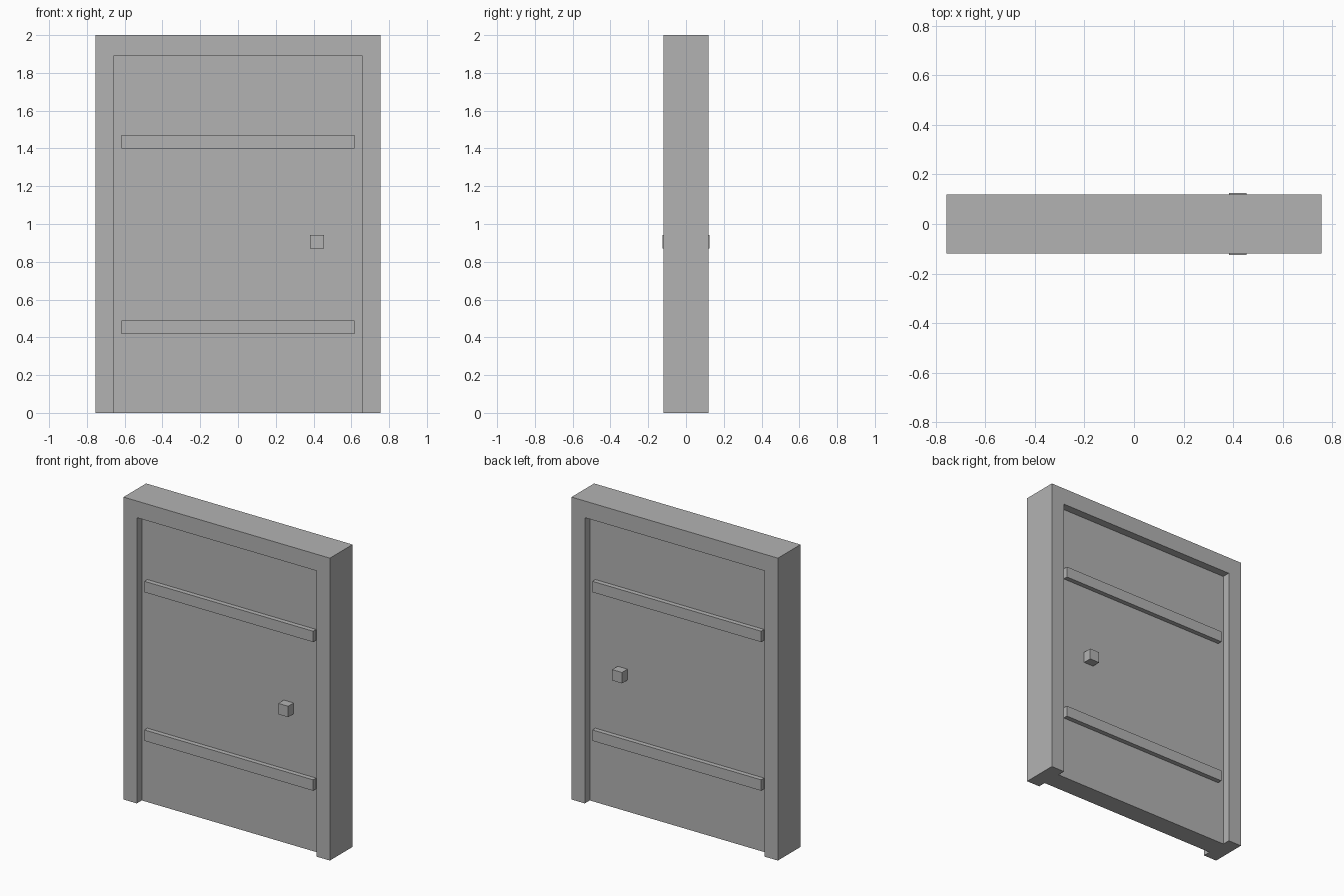
import bpy
import bmesh
from mathutils import Vector

cube = bpy.data.objects.get("Cube")
if cube:
    bpy.data.objects.remove(cube, do_unlink=True)

# Single flat colour
GREY = (0.45, 0.45, 0.45, 1)
grey = bpy.data.materials.new("plain_grey")
grey.use_nodes = True
grey.diffuse_color = GREY
grey.node_tree.nodes["Principled BSDF"].inputs["Base Color"].default_value = GREY

# Main dimensions
HALF_W, HEIGHT, HALF_D = 0.755, 2.0, 0.118   # outer frame
OPEN_W, OPEN_H = 0.658, 1.89                 # door opening
PANEL_D = 0.066                              # half thickness of the door panel
BATTEN_D = 0.097                             # batten face
KNOB_D = 0.124                               # knob face


def extrude_profile(name, points, y0, y1):
    """Extrude an x-z outline from y0 to y1."""
    bm = bmesh.new()
    face = bm.faces.new([bm.verts.new((x, y0, z)) for x, z in points])
    result = bmesh.ops.extrude_face_region(bm, geom=[face], use_keep_orig=True)
    verts = [g for g in result["geom"] if isinstance(g, bmesh.types.BMVert)]
    bmesh.ops.translate(bm, verts=verts, vec=Vector((0, y1 - y0, 0)))
    bmesh.ops.recalc_face_normals(bm, faces=bm.faces)
    mesh = bpy.data.meshes.new(name)
    bm.to_mesh(mesh)
    bm.free()
    mesh.materials.append(grey)
    obj = bpy.data.objects.new(name, mesh)
    bpy.context.collection.objects.link(obj)
    return obj


def block(name, x0, x1, z0, z1, y0, y1):
    return extrude_profile(name, [(x0, z0), (x1, z0), (x1, z1), (x0, z1)], y0, y1)


# Door frame: two jambs and a lintel in one outline
extrude_profile("door_frame", [
    (-HALF_W, 0), (-OPEN_W, 0), (-OPEN_W, OPEN_H), (OPEN_W, OPEN_H),
    (OPEN_W, 0), (HALF_W, 0), (HALF_W, HEIGHT), (-HALF_W, HEIGHT)],
    -HALF_D, HALF_D)

# Recessed door panel
block("door_panel", -OPEN_W, OPEN_W, 0, OPEN_H, -PANEL_D, PANEL_D)

# Battens and knob on both faces
for side, s in (("front", -1), ("back", 1)):
    for level, z in (("lower", 0.417), ("upper", 1.4)):
        block(f"{side}_{level}_batten", -0.617, 0.617, z, z + 0.072,
              s * PANEL_D, s * BATTEN_D)
    block(f"{side}_knob", 0.382, 0.454, 0.87, 0.942, s * PANEL_D, s * KNOB_D)
